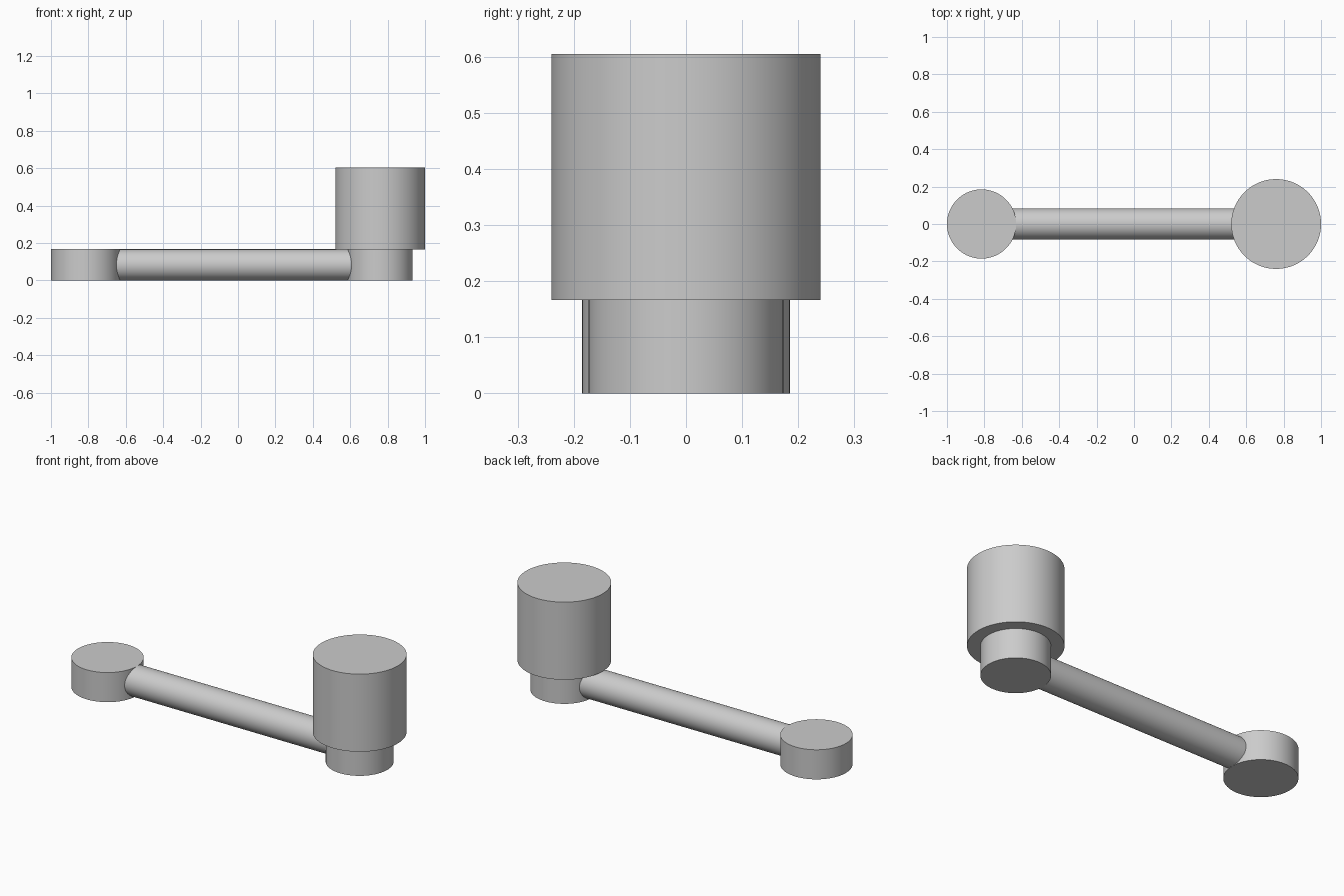
import bpy
import math

cube = bpy.data.objects.get("Cube")
if cube:
    bpy.data.objects.remove(cube, do_unlink=True)

# Single plain grey finish
grey = bpy.data.materials.new("plain grey")
grey.use_nodes = True
colour = (0.6, 0.6, 0.6, 1)
grey.diffuse_color = colour
grey.node_tree.nodes["Principled BSDF"].inputs["Base Color"].default_value = colour


def cylinder(name, radius, length, centre, tilt=0):
    bpy.ops.mesh.primitive_cylinder_add(
        vertices=96, radius=radius, depth=length,
        location=centre, rotation=(0, tilt, 0))
    part = bpy.context.object
    part.name = name
    part.data.materials.append(grey)
    bpy.ops.object.shade_smooth_by_angle(angle=math.radians(30))
    return part


HUB_X, GRIP_X = -0.815, 0.76   # the two vertical axes
THICK, TOP = 0.167, 0.605      # arm thickness and overall height

# Flat hub and the smaller base under the grip
cylinder("hub_disc", 0.185, THICK, (HUB_X, 0, THICK / 2))
cylinder("grip_base", 0.174, THICK, (GRIP_X, 0, THICK / 2))

# Wide grip on the base
cylinder("grip", 0.24, TOP - THICK, (GRIP_X, 0, (TOP + THICK) / 2))

# Round arm joining the hub to the base
cylinder("arm", THICK / 2, GRIP_X - HUB_X,
         ((HUB_X + GRIP_X) / 2, 0, THICK / 2), math.pi / 2)
